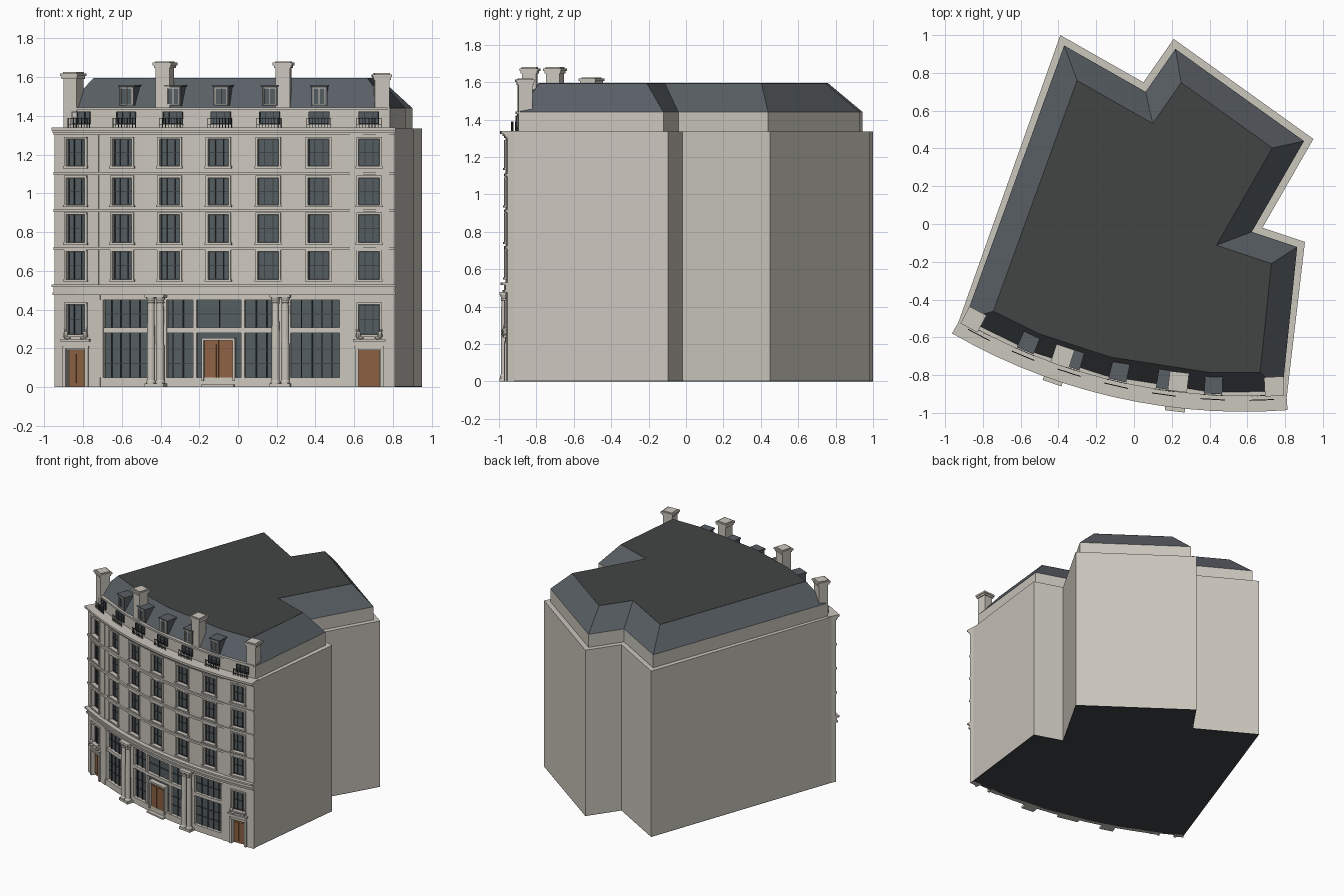
import bpy, bmesh, math
from mathutils import Vector, Matrix

if "Cube" in bpy.data.objects:
    bpy.data.objects.remove(bpy.data.objects["Cube"])

CX, CY, R = 0.582, 2.092, 3.05          # centre and radius of the curved front
A0, A1, MID = -0.5245, 0.075, -0.2257   # front end angles, middle bay
BAYS = [MID + 0.0856 * i for i in range(-3, 4)]
COL = dict(stone=(.60, .57, .51), slate=(.10, .115, .13), flat=(.055, .06, .06),
           glass=(.09, .11, .12), dark=(.05, .055, .06), door=(.26, .12, .055))
parts = {}


def part(name, colour):
    return parts.setdefault(name, (bmesh.new(), colour))[0]


def P(a, r, z):
    return Vector((CX + r * math.sin(a), CY - r * math.cos(a), z))


def loft(bm, rings, caps=True):
    vs = [[bm.verts.new(p) for p in ring] for ring in rings]
    n = len(vs[0])
    for lo, hi in zip(vs, vs[1:]):
        for i in range(n):
            j = (i + 1) % n
            bm.faces.new((lo[i], lo[j], hi[j], hi[i]))
    if caps:
        bm.faces.new(vs[0][::-1])
        bm.faces.new(vs[-1])


def block(bm, a0, a1, d0, d1, z0, z1):
    """Curved box along the front, d measured outward from the wall face."""
    n = max(1, round((a1 - a0) / 0.043))
    rings = []
    for k in range(n + 1):
        a = a0 + (a1 - a0) * k / n
        rings.append([P(a, R + d0, z0), P(a, R + d0, z1), P(a, R + d1, z1), P(a, R + d1, z0)])
    loft(bm, rings)


def centred(bm, a, w, d0, d1, z0, z1):
    block(bm, a - w / 2 / R, a + w / 2 / R, d0, d1, z0, z1)


def lathe(bm, c, profile, n=16):
    loft(bm, [[(c.x + r * math.cos(2 * math.pi * k / n), c.y + r * math.sin(2 * math.pi * k / n), z)
               for k in range(n)] for r, z in profile])


def blob(bm, c, sx, sz):
    bmesh.ops.create_uvsphere(bm, u_segments=10, v_segments=6, radius=1,
                              matrix=Matrix.Translation(c) @ Matrix.Diagonal((sx, sx, sz, 1)))


SIDES = [(.905, -.095), (.68, -.02), (.95, .45), (.21, .98), (.05, .75), (-.39, 1.0)]
ROOF_A = [A0, -.385, -.247, -.06, A1]


def outline(r, angles):
    return [P(a, r, 0).to_2d() for a in angles] + [Vector(s) for s in SIDES]


def inset(poly, nfront, df, ds):
    """Move every edge inward: df for front edges, ds for the others."""
    n, out, lines = len(poly), [], []
    for i in range(n):
        d = (poly[(i + 1) % n] - poly[i]).normalized()
        lines.append((poly[i] + Vector((-d.y, d.x)) * (df if i < nfront else ds), d))
    for i in range(n):
        (p, d), (q, e) = lines[i - 1], lines[i]
        w = q - p
        out.append(p + d * ((w.x * e.y - w.y * e.x) / (d.x * e.y - d.y * e.x)))
    return out


def at(poly, z):
    return [(p.x, p.y, z) for p in poly]


# main body, base slab
fine = outline(R - .03, [A0 + (A1 - A0) * k / 14 for k in range(15)])
loft(part("ground_slab", "dark"), [at(fine, 0), at(fine, .004)])
loft(part("main_body", "stone"), [at(fine, .004), at(fine, 1.335)])

# attic storey, mansard slopes and flat roof
base = outline(3.085, ROOF_A)
eave, top = inset(base, 4, .095, .038), inset(base, 4, .20, .165)
loft(part("attic_wall", "stone"), [at(eave, 1.33), at(eave, 1.44)])
loft(part("mansard_slopes", "slate"), [at(eave, 1.44), at(top, 1.594)], caps=False)
loft(part("flat_roof", "flat"), [at(top, 1.588), at(top, 1.595)])
AD = 2.995 - R
block(part("attic_wall", "stone"), A0 + .012, A1 - .012, AD - .03, AD, 1.335, 1.44)
block(part("attic_wall", "stone"), A0 + .012, A1 - .012, AD - .03, AD + .008, 1.43, 1.444)

# upper facade: piers, spandrels, windows
FLOORS = [(.555, .70), (.745, .89), (.94, 1.08), (1.14, 1.28)]
WW = .108
wall, trim = part("facade_wall", "stone"), part("window_surrounds", "stone")
glass, bars = part("window_glass", "glass"), part("window_bars", "dark")


def window(a, z0, z1, w=WW, d=0.0, recess=.022, surround=True):
    g = d - recess
    centred(glass, a, w, g - .01, g, z0, z1)
    for t in (-.48, -.2, .2, .48):
        centred(bars, a + t * w / R, .005, g, g + .006, z0, z1)
    for t in (.02, .5, .98):
        z = z0 + t * (z1 - z0)
        centred(bars, a, w, g, g + .005, z - .0025, z + .0025)
    if surround:
        for s in (-1, 1):
            centred(trim, a + s * (w / 2 + .006) / R, .012, d - .01, d + .008, z0, z1)
        centred(trim, a, w + .024, d - .01, d + .01, z1, z1 + .011)
        centred(trim, a, w + .032, d - .01, d + .014, z0 - .011, z0)


def bay_wall(a, lo, hi, d, openings, z0, z1, w=WW):
    h = w / 2 / R
    block(wall, lo, a - h, -.035, d, z0, z1)
    block(wall, a + h, hi, -.035, d, z0, z1)
    z = z0
    for o0, o1 in openings:
        if o0 > z:
            block(wall, a - h, a + h, -.035, d, z, o0)
        z = o1
    block(wall, a - h, a + h, -.035, d, z, z1)


for i, a in enumerate(BAYS):
    end = i in (0, 6)
    d = .006 if end else 0
    lo = A0 if i == 0 else a - .0428
    hi = A1 if i == 6 else a + .0428
    bay_wall(a, lo, hi, d, FLOORS, .52, 1.31)
    for z0, z1 in FLOORS:
        window(a, z0, z1, d=d)
    # attic windows with small railings
    window(a, 1.36, 1.42, d=AD, recess=-.004, surround=False)
    rail = part("attic_railings", "dark")
    for z in (1.352, 1.385):
        centred(rail, a, .13, -.027, -.022, z, z + .004)
    for k in range(9):
        centred(rail, a + (k - 4) * .0158 / R, .003, -.026, -.023, 1.335, 1.386)
    if end:
        # end bays: door, lintel, scroll brackets, window above
        lo, hi = (A0, MID - .2115) if i == 0 else (MID + .2115, A1)
        bay_wall(a, lo, hi, d, [(0, .19), (.27, .425)], 0, .48)
        window(a, .27, .425, d=d)
        centred(part("doors", "door"), a, WW, -.03, -.018, 0, .19)
        for t in (-.25, .25):
            centred(part("doors", "door"), a + t * WW / R, .034, -.018, -.012, .02, .17)
        for s in (-1, 1):
            centred(trim, a + s * .064 / R, .018, 0, .016, 0, .2)
            orn = part("scroll_brackets", "stone")
            blob(orn, P(a + s * .055 / R, R + .014, .268), .014, .02)
            blob(orn, P(a + s * .044 / R, R + .014, .252), .016, .01)
            blob(orn, P(a + s * .060 / R, R + .012, .292), .008, .014)
        centred(trim, a, .15, 0, .014, .2, .212)
        centred(trim, a, .14, 0, .01, .212, .236)
        centred(trim, a, .165, 0, .024, .236, .247)
    else:
        # dormers over the five middle bays
        dm = part("dormers", "slate")
        centred(dm, a, .085, -.17, -.062, 1.45, 1.55)
        centred(dm, a, .098, -.17, -.054, 1.55, 1.56)
        centred(glass, a, .06, -.063, -.058, 1.462, 1.542)
        fr = part("dormer_frames", "stone")
        for t in (-.033, 0, .033):
            centred(fr, a + t / R, .007 if t else .004, -.062, -.054, 1.457, 1.547)
        for z in (1.455, 1.542):
            centred(fr, a, .072, -.062, -.054, z, z + .007)

# string courses, shop entablature, main cornice
bands = part("cornices_and_string_courses", "stone")
for z0, z1, d in [(.475, .488, .022), (.488, .515, .016), (.515, .528, .035),
                  (.708, .724, .014), (.903, .919, .014), (1.095, 1.111, .014),
                  (1.300, 1.312, .014), (1.312, 1.324, .024), (1.324, 1.34, .036)]:
    block(bands, A0, A1, -.06, d, z0, z1)

# shopfront: glazing, plinth, transom, mullions, central door
shop = part("shopfront_stone", "stone")
L, H = MID - .2115, MID + .2115
block(glass, L, H, -.035, -.025, .05, .45)
block(shop, L, H, -.035, 0, 0, .05)
block(shop, L, H, -.035, -.002, .28, .306)
block(shop, L, H, -.035, 0, .448, .478)
for s in (-1, 1):
    centred(shop, MID + s * .042, .018, -.035, -.004, .05, .45)
    centred(shop, MID + s * .209, .016, -.035, .004, .05, .45)
    centred(shop, MID + s * .1075, .10, -.035, 0, 0, .478)
    for t in (.064, .082, .142, .16, .177, .194):
        centred(bars, MID + s * t, .005, -.025, -.017, .05, .45)
    centred(shop, MID + s * .082 / R, .012, -.03, .01, .03, .25)
    centred(part("doors", "door"), MID + s * .038 / R, .074, -.03, -.006, .012, .24)
    centred(part("doors", "door"), MID + s * .038 / R, .05, -.006, 0, .05, .22)
centred(bars, MID, .005, -.025, -.017, .306, .45)
for z in (.12, .19, .375):
    block(bars, L, H, -.025, -.019, z, z + .004)
centred(shop, MID, .176, -.03, .012, .24, .254)
centred(part("door_step", "stone"), MID, .17, 0, .03, 0, .012)

# paired columns
cols = part("paired_columns", "stone")
for s in (-1, 1):
    a = MID + s * .1075
    centred(cols, a, .104, 0, .056, 0, .018)
    centred(cols, a, .104, 0, .056, .462, .478)
    for t in (-1, 1):
        lathe(cols, P(a + t * .025 / R, R + .03, 0),
              [(.025, .018), (.025, .028), (.021, .036), (.021, .2), (.018, .43),
               (.022, .436), (.019, .444), (.025, .462)])

# chimneys
ch = part("chimneys", "stone")
for x, y, z0, z1 in [(-.85, -.505, 1.335, 1.625), (-.378, -.70, 1.42, 1.68),
                     (.235, -.835, 1.42, 1.68), (.742, -.86, 1.335, 1.62)]:
    ang = math.asin((x - CX) / R)
    for w, b, t in [(.076, z0, z1 - .03), (.09, z1 - .034, z1 - .02), (.102, z1 - .02, z1 - .006), (.08, z1 - .006, z1)]:
        m = Matrix.Translation((x, y, (b + t) / 2)) @ Matrix.Rotation(ang, 4, 'Z') @ Matrix.Diagonal((w, w, t - b, 1))
        bmesh.ops.create_cube(ch, size=1, matrix=m)

# make objects
mats = {}
for k, c in COL.items():
    mats[k] = bpy.data.materials.new(k)
    mats[k].diffuse_color = (*c, 1)
for name, (bm, colour) in parts.items():
    bmesh.ops.recalc_face_normals(bm, faces=bm.faces)
    if name == "mansard_slopes":
        for f in bm.faces:
            if f.normal.z < 0:
                f.normal_flip()
    me = bpy.data.meshes.new(name)
    bm.to_mesh(me)
    bm.free()
    me.materials.append(mats[colour])
    bpy.context.collection.objects.link(bpy.data.objects.new(name, me))

for m in bpy.data.materials:
    if m.users and not m.is_grease_pencil:
        m.use_nodes = True
        m.node_tree.nodes["Principled BSDF"].inputs["Base Color"].default_value = m.diffuse_color
